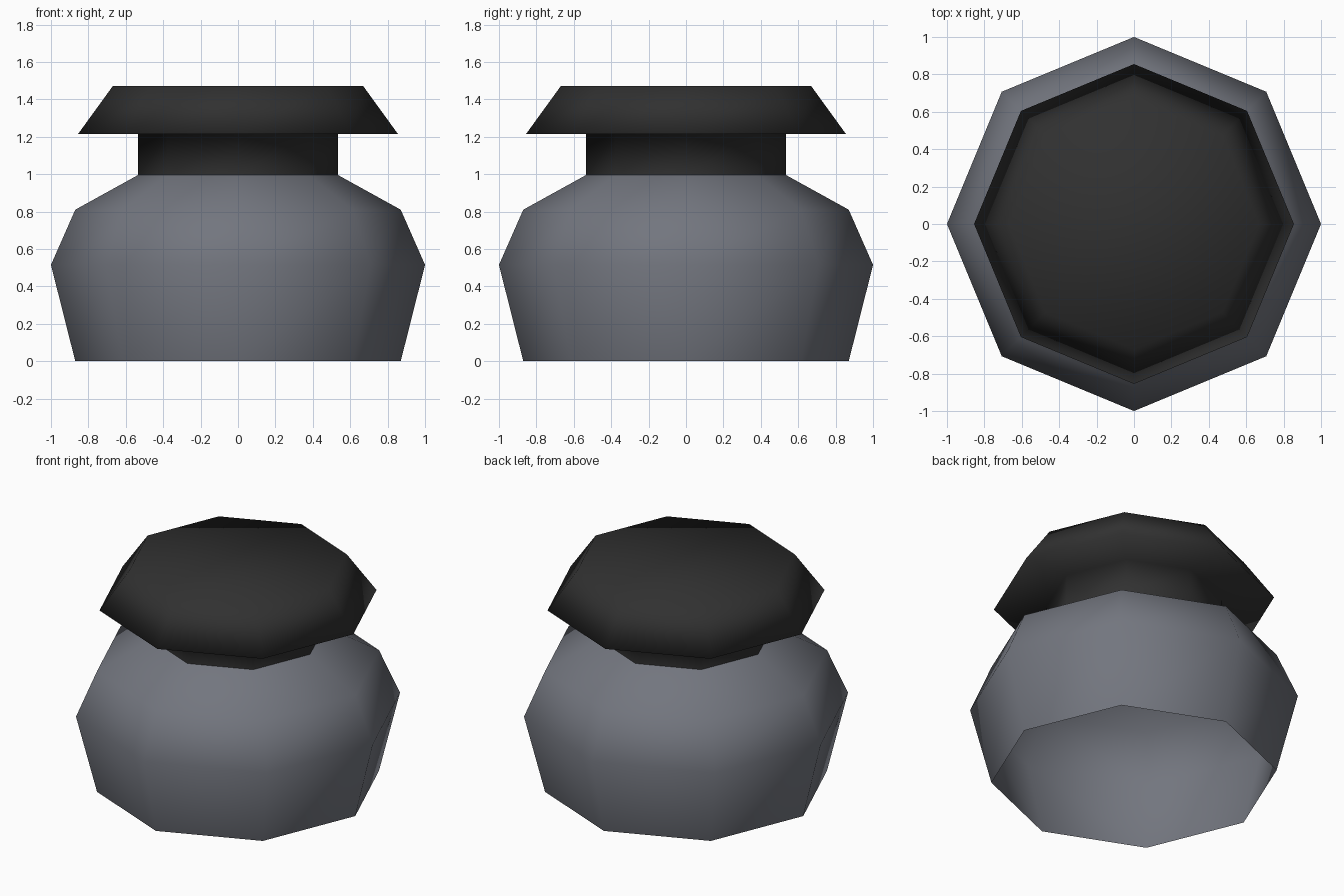
import bpy
import bmesh
from math import cos, sin, tau

cube = bpy.data.objects.get("Cube")
if cube:
    bpy.data.objects.remove(cube, do_unlink=True)

SIDES = 8


def make_material(name, color):
    mat = bpy.data.materials.new(name)
    mat.use_nodes = True
    mat.diffuse_color = color
    bsdf = next(n for n in mat.node_tree.nodes if n.type == 'BSDF_PRINCIPLED')
    bsdf.inputs["Base Color"].default_value = color
    bsdf.inputs["Roughness"].default_value = 0.8
    return mat


def lathe(name, profile, mat, close_top=False):
    """Turn a (radius, height) profile, listed bottom to top, into an eight-sided part."""
    bm = bmesh.new()
    rings = [[bm.verts.new((r * cos(tau * i / SIDES), r * sin(tau * i / SIDES), z))
              for i in range(SIDES)] for r, z in profile]
    for low, high in zip(rings, rings[1:]):
        for i in range(SIDES):
            j = (i + 1) % SIDES
            bm.faces.new((low[i], low[j], high[j], high[i]))
    if close_top:
        bm.faces.new(rings[-1])
    for face in bm.faces:
        face.smooth = True
    mesh = bpy.data.meshes.new(name)
    bm.to_mesh(mesh)
    bm.free()
    mesh.materials.append(mat)
    obj = bpy.data.objects.new(name, mesh)
    bpy.context.collection.objects.link(obj)
    return obj


slate = make_material("slate_grey", (0.17, 0.18, 0.21, 1))
charcoal = make_material("charcoal", (0.03, 0.03, 0.03, 1))

# Hollow pot body, open underneath
lathe("pot_body", [(0.87, 0), (1.0, 0.515), (0.87, 0.81), (0.535, 0.995)], slate)

# Neck flaring into the overhanging lid
lathe("neck_and_lid", [(0.535, 0.995), (0.535, 1.215), (0.855, 1.215), (0.67, 1.47)],
      charcoal, close_top=True)
